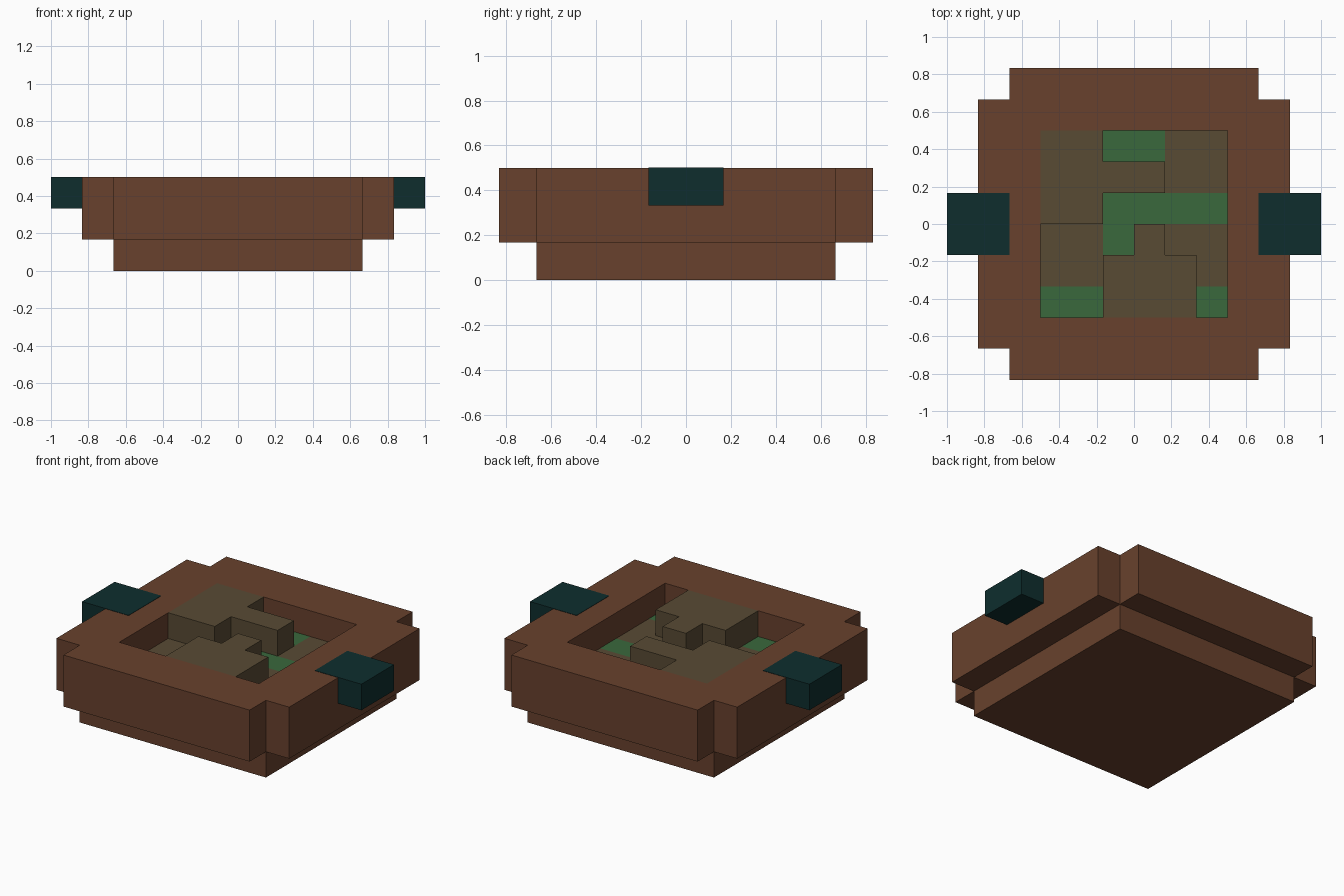
import bpy, bmesh

cube = bpy.data.objects.get("Cube")
if cube:
    bpy.data.objects.remove(cube, do_unlink=True)

U = 1 / 6  # one block


def material(name, rgb):
    m = bpy.data.materials.new(name)
    m.use_nodes = True
    m.diffuse_color = (*rgb, 1)
    bsdf = next(n for n in m.node_tree.nodes if n.type == 'BSDF_PRINCIPLED')
    bsdf.inputs["Base Color"].default_value = (*rgb, 1)
    return m


brown = material("clay brown", (0.138, 0.053, 0.026))
olive = material("olive soil", (0.098, 0.069, 0.034))
green = material("moss green", (0.042, 0.138, 0.045))
teal = material("dark teal", (0.0044, 0.027, 0.027))


def finish(name, bm, mats):
    mesh = bpy.data.meshes.new(name)
    bm.to_mesh(mesh)
    bm.free()
    for m in mats:
        mesh.materials.append(m)
    obj = bpy.data.objects.new(name, mesh)
    bpy.context.collection.objects.link(obj)
    return obj


def slab(name, loops, z0, z1, mat):
    """Extrude outlines (further loops are holes) from z0 to z1, in blocks."""
    bm = bmesh.new()
    edges = []
    for loop in loops:
        vs = [bm.verts.new((x * U, y * U, z0 * U)) for x, y in loop]
        edges += [bm.edges.new((a, b)) for a, b in zip(vs, vs[1:] + vs[:1])]
    bmesh.ops.triangle_fill(bm, use_beauty=True, edges=edges, normal=(0, 0, 1))
    new = bmesh.ops.extrude_face_region(bm, geom=bm.faces[:])["geom"]
    bmesh.ops.translate(bm, vec=(0, 0, (z1 - z0) * U),
                        verts=[g for g in new if isinstance(g, bmesh.types.BMVert)])
    bmesh.ops.recalc_face_normals(bm, faces=bm.faces[:])
    return finish(name, bm, [mat])


def rect(x0, x1, y0, y1):
    return [(x0, y0), (x1, y0), (x1, y1), (x0, y1)]


# Bowl: square foot and a notched rim around a square opening
slab("bowl_foot", [rect(-4, 4, -4, 4)], 0, 1, brown)
corner = [(5, -4), (5, 4), (4, 4)]
outline = corner + [(4, 5), (-4, 5), (-4, 4), (-5, 4), (-5, -4),
                    (-4, -4), (-4, -5), (4, -5), (4, -4)]
slab("bowl_rim", [outline, rect(-3, 3, -3, 3)], 1, 3, brown)

# Handles, a hair proud of the rim
for side, name in ((1, "left_handle"), (-1, "right_handle")):
    x0, x1 = sorted((4 * side, 6 * side))
    slab(name, [rect(x0, x1, -1, 1)], 2, 3.012, teal)

# Raised contents, level with the rim
slab("back_mound", [[(-3, 0), (-1, 0), (-1, 1), (1, 1), (1, 2),
                     (-1, 2), (-1, 3), (-3, 3)]], 2, 3, olive)
slab("front_mound", [[(-1, -3), (2, -3), (2, -1), (1, -1), (1, 0),
                      (0, 0), (0, -1), (-1, -1)]], 2, 3, olive)

# Sunken contents: a grid of cells with green patches
patches = [(-1, 1, 2, 3), (-1, 3, 0, 1), (-1, 0, -1, 0),
           (-3, -1, -3, -2), (2, 3, -3, -2)]
bm = bmesh.new()
bmesh.ops.create_grid(bm, x_segments=6, y_segments=6, size=3 * U)
bmesh.ops.translate(bm, vec=(0, 0, 2 * U), verts=bm.verts[:])
for f in bm.faces:
    c = f.calc_center_median() / U
    f.material_index = int(any(a < c.x < b and d < c.y < e for a, b, d, e in patches))
finish("bowl_contents", bm, [olive, green])
